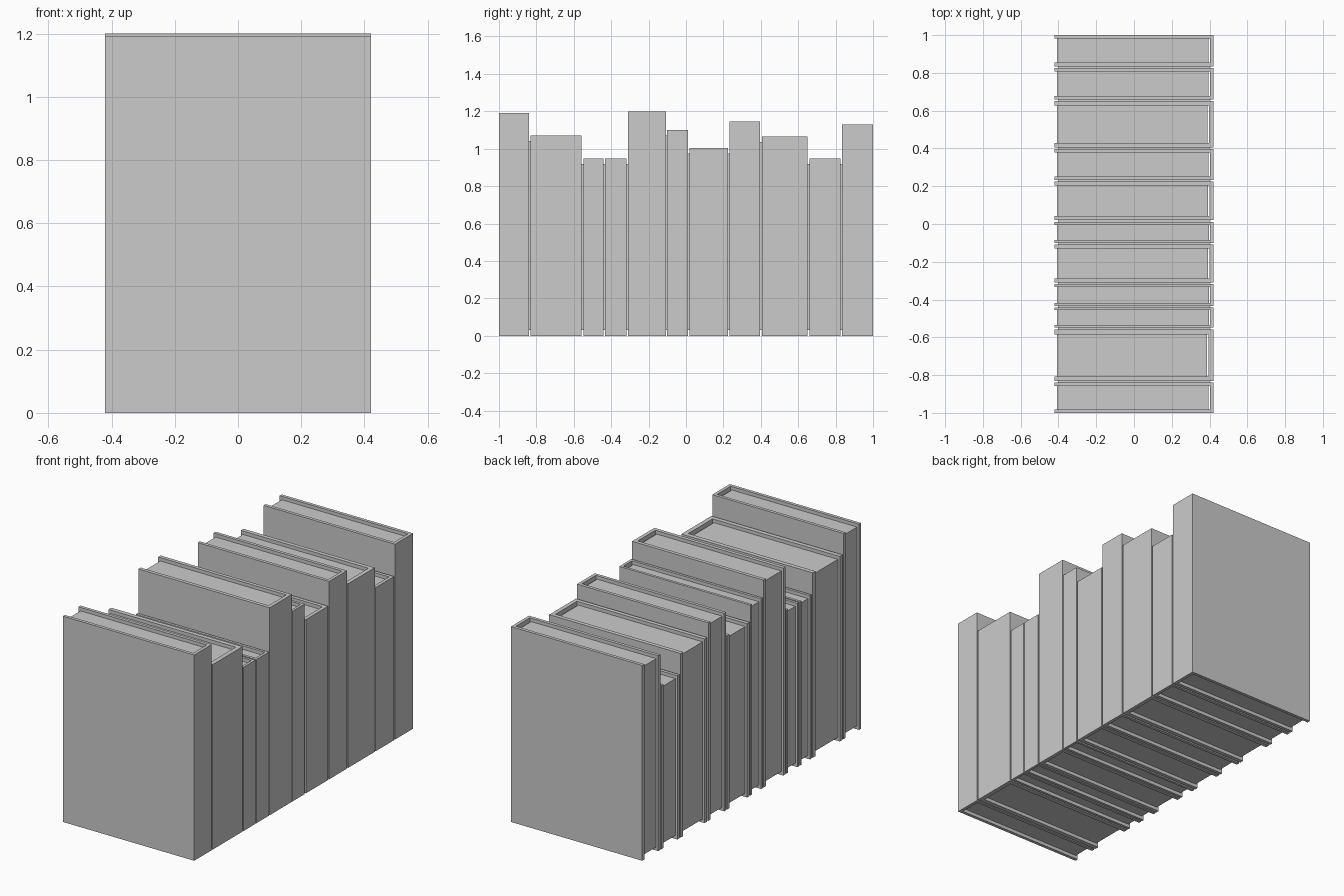
import bpy, bmesh

if "Cube" in bpy.data.objects:
    bpy.data.objects.remove(bpy.data.objects["Cube"])

# (y start, y end, height) of each upright book
BOOKS = [
    (-1.000, -0.840, 1.19), (-0.832, -0.558, 1.07), (-0.549, -0.441, 0.947),
    (-0.433, -0.318, 0.947), (-0.311, -0.108, 1.20), (-0.101, 0.010, 1.10),
    (0.020, 0.224, 1.005), (0.232, 0.396, 1.145), (0.406, 0.650, 1.065),
    (0.659, 0.826, 0.947), (0.835, 1.000, 1.13),
]
HALF = 0.42      # half the cover depth
RECESS = 0.02    # page inset at top and bottom


def prism(name, outline, z0, z1):
    """Extrude an xy outline upwards."""
    bm = bmesh.new()
    face = bm.faces.new([bm.verts.new((x, y, z0)) for x, y in outline])
    ext = bmesh.ops.extrude_face_region(bm, geom=[face])
    verts = [g for g in ext["geom"] if isinstance(g, bmesh.types.BMVert)]
    bmesh.ops.translate(bm, verts=verts, vec=(0, 0, z1 - z0))
    bmesh.ops.recalc_face_normals(bm, faces=bm.faces)
    mesh = bpy.data.meshes.new(name)
    bm.to_mesh(mesh)
    bm.free()
    obj = bpy.data.objects.new(name, mesh)
    bpy.context.collection.objects.link(obj)
    return obj


def box(name, x0, x1, y0, y1, z0, z1):
    return prism(name, [(x0, y0), (x1, y0), (x1, y1), (x0, y1)], z0, z1)


for i, (y0, y1, h) in enumerate(BOOKS, 1):
    t = 0.008 + 0.065 * (y1 - y0)
    spine = HALF - t
    # U-shaped hard cover, open towards -x
    prism(f"book_cover_{i}", [
        (-HALF, y0), (HALF, y0), (HALF, y1), (-HALF, y1),
        (-HALF, y1 - t), (spine, y1 - t), (spine, y0 + t), (-HALF, y0 + t)], 0, h)
    # page block set back from the cover edges
    box(f"book_pages_{i}", -HALF + 0.013, spine - 0.008,
        y0 + t, y1 - t, RECESS, h - RECESS)

# thin hidden spacers filling the gaps between neighbouring books
for i, (a, b) in enumerate(zip(BOOKS, BOOKS[1:]), 1):
    box(f"gap_spacer_{i}", -0.40, 0.40, a[1], b[0], 0.03, min(a[2], b[2]) - 0.03)
